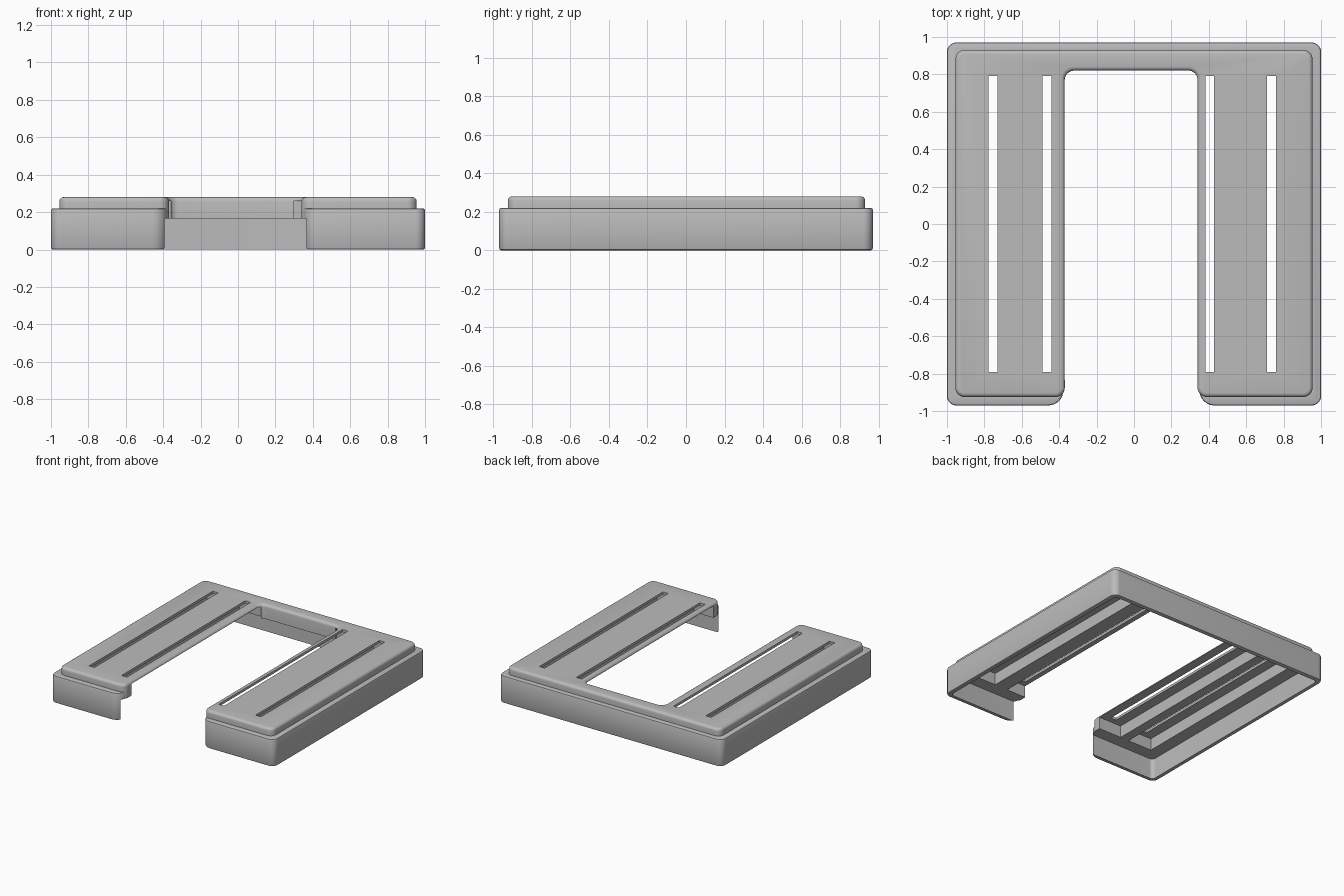
import bpy
import bmesh
from math import sin, cos, pi
from mathutils import Vector

cube = bpy.data.objects.get("Cube")
if cube:
    bpy.data.objects.remove(cube, do_unlink=True)

grey = bpy.data.materials.new("plain grey")
grey.use_nodes = True
colour = (0.5, 0.5, 0.5, 1)
grey.diffuse_color = colour
grey.node_tree.nodes["Principled BSDF"].inputs["Base Color"].default_value = colour


def rounded(corners, steps=8):
    """Replace each right-angled corner (x, y, radius) by an arc."""
    points = []
    for i, (x, y, r) in enumerate(corners):
        here = Vector((x, y))
        before = (Vector(corners[i - 1][:2]) - here).normalized()
        after = (Vector(corners[(i + 1) % len(corners)][:2]) - here).normalized()
        centre = here + (before + after) * r
        for k in range(steps + 1):
            a = pi / 2 * k / steps
            points.append(centre - after * r * cos(a) - before * r * sin(a))
    return points


def prism(name, points, z0, z1):
    bm = bmesh.new()
    face = bm.faces.new([bm.verts.new((p[0], p[1], z0)) for p in points])
    top = bmesh.ops.extrude_face_region(bm, geom=[face])["geom"]
    bmesh.ops.translate(bm, vec=(0, 0, z1 - z0),
                        verts=[v for v in top if isinstance(v, bmesh.types.BMVert)])
    bmesh.ops.recalc_face_normals(bm, faces=bm.faces)
    mesh = bpy.data.meshes.new(name)
    bm.to_mesh(mesh)
    bm.free()
    mesh.materials.append(grey)
    obj = bpy.data.objects.new(name, mesh)
    bpy.context.collection.objects.link(obj)
    return obj


def box(name, x0, x1, y0, y1, z0, z1):
    return prism(name, [(x0, y0), (x1, y0), (x1, y1), (x0, y1)], z0, z1)


def apply(obj, mod):
    bpy.context.view_layer.objects.active = obj
    bpy.ops.object.modifier_apply(modifier=mod.name)


def bevel(obj, width, segments):
    mod = obj.modifiers.new("rim", "BEVEL")
    mod.width, mod.segments = width, segments
    mod.limit_method, mod.angle_limit = "ANGLE", pi / 3
    apply(obj, mod)


def combine(obj, other, operation):
    mod = obj.modifiers.new("combine", "BOOLEAN")
    mod.object, mod.operation, mod.solver = other, operation, "EXACT"
    apply(obj, mod)
    bpy.data.objects.remove(other, do_unlink=True)


def u_outline(x, front, back, left, right, notch, r_out, r_tip, r_in):
    return rounded([(-x, front, r_out), (left, front, r_tip), (left, notch, r_in),
                    (right, notch, r_in), (right, front, r_tip), (x, front, r_out),
                    (x, back, r_out), (-x, back, r_out)])


# Lower skirt and raised top plate, both U-shaped
tray = prism("u_shaped_tray",
             u_outline(1, -0.97, 0.97, -0.378, 0.35, 0.828, 0.05, 0.08, 0.05), 0, 0.22)
bevel(tray, 0.01, 2)
plate = prism("top_plate",
              u_outline(0.955, -0.925, 0.93, -0.37, 0.34, 0.82, 0.05, 0.05, 0.05), 0.1, 0.28)
bevel(plate, 0.022, 4)
combine(tray, plate, "UNION")

# Hollow underside
hollow = prism("hollow", rounded([(-0.965, -0.937, 0.03), (0.965, -0.937, 0.03),
                                  (0.965, 0.937, 0.03), (-0.965, 0.937, 0.03)]), -0.1, 0.165)
combine(tray, hollow, "DIFFERENCE")

# Wide channels below and narrow slots through the plate
for x in (-0.755, -0.465, 0.405, 0.735):
    combine(tray, box("channel", x - 0.107, x + 0.107, -0.835, 0.835, 0.1, 0.26), "DIFFERENCE")
    combine(tray, box("slot", x - 0.024, x + 0.024, -0.79, 0.79, 0.2, 0.4), "DIFFERENCE")

bpy.ops.object.select_all(action="DESELECT")
tray.select_set(True)
bpy.context.view_layer.objects.active = tray
bpy.ops.object.shade_smooth_by_angle(angle=pi / 6)
